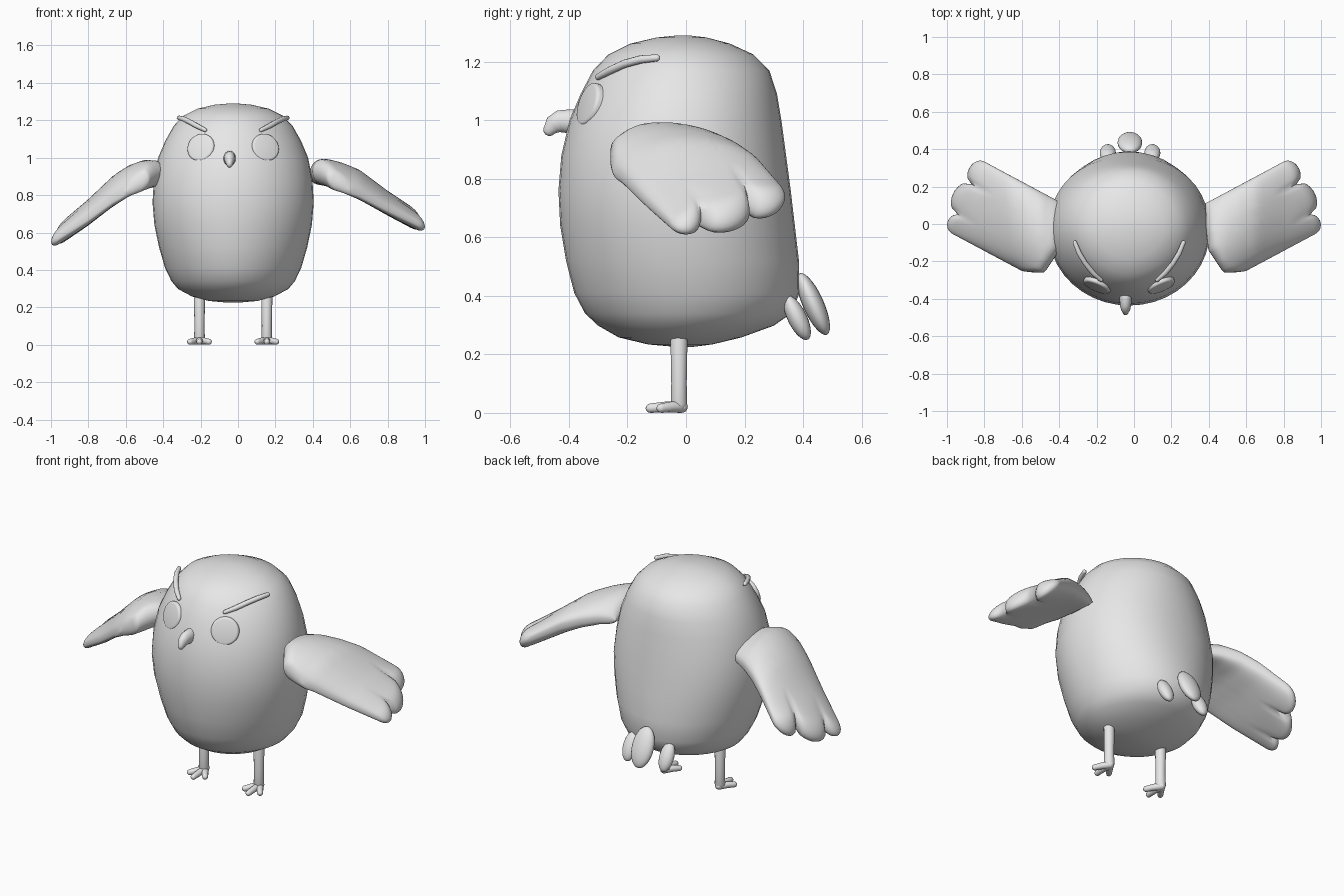
import bpy, bmesh, math
from mathutils import Vector, Matrix

if "Cube" in bpy.data.objects:
    bpy.data.objects.remove(bpy.data.objects["Cube"])

CX = -0.026  # body centre line

grey = bpy.data.materials.new("plain_grey")
grey.diffuse_color = (0.8, 0.8, 0.8, 1)
grey.use_nodes = True
grey.node_tree.nodes["Principled BSDF"].inputs["Base Color"].default_value = grey.diffuse_color


def finish(name, bm, angle=50):
    bmesh.ops.recalc_face_normals(bm, faces=bm.faces)
    me = bpy.data.meshes.new(name)
    bm.to_mesh(me)
    bm.free()
    me.materials.append(grey)
    ob = bpy.data.objects.new(name, me)
    bpy.context.collection.objects.link(ob)
    bpy.ops.object.select_all(action='DESELECT')
    ob.select_set(True)
    bpy.context.view_layer.objects.active = ob
    bpy.ops.object.shade_smooth_by_angle(angle=math.radians(angle))
    return ob


def loft(name, rings, angle=50):
    """Skin closed rings of equal length and cap both ends."""
    bm = bmesh.new()
    vs = [[bm.verts.new(p) for p in r] for r in rings]
    n = len(vs[0])
    for a, b in zip(vs, vs[1:]):
        for i in range(n):
            j = (i + 1) % n
            bm.faces.new((a[i], a[j], b[j], b[i]))
    bm.faces.new(vs[0])
    bm.faces.new(vs[-1])
    bmesh.ops.remove_doubles(bm, verts=bm.verts, dist=0.0003)
    return finish(name, bm, angle)


def tube(name, pts, radii, side=Vector((1, 0, 0)), n=12, squash=1.0):
    """Round tube along points, with domed ends; squash scales it along side."""
    pts = [Vector(p) for p in pts]
    t0, t1 = (pts[1] - pts[0]).normalized(), (pts[-1] - pts[-2]).normalized()
    r0, r1 = radii[0], radii[-1]
    dome = [(1.0, 0.05), (0.87, 0.5), (0.5, 0.87)]
    path = [(pts[0] - t0 * r0 * k, r0 * f) for k, f in dome]
    path += list(zip(pts, radii))
    path += [(pts[-1] + t1 * r1 * k, r1 * f) for k, f in reversed(dome)]
    rings = []
    for i, (p, r) in enumerate(path):
        t = (path[min(i + 1, len(path) - 1)][0] - path[max(i - 1, 0)][0]).normalized()
        u = (side - t * side.dot(t)).normalized()
        v = t.cross(u)
        rings.append([p + r * (u * squash * math.cos(a) + v * math.sin(a))
                      for a in (2 * math.pi * k / n for k in range(n))])
    return loft(name, rings, 70)


def interp(x, table):
    """Piecewise linear lookup."""
    if x <= table[0][0]:
        return table[0][1]
    for (a, fa), (b, fb) in zip(table, table[1:]):
        if x <= b:
            return fa + (fb - fa) * (x - a) / (b - a)
    return table[-1][1]


def spow(v, e):
    return math.copysign(abs(v) ** e, v)


# Body: height, front y, back y, half width
PROFILE = [
    (0.225, -0.03, 0.02, 0.03), (0.234, -0.13, 0.09, 0.13), (0.258, -0.23, 0.19, 0.22),
    (0.298, -0.30, 0.30, 0.295), (0.34, -0.345, 0.36, 0.33), (0.41, -0.382, 0.388, 0.364),
    (0.52, -0.41, 0.386, 0.396), (0.64, -0.43, 0.372, 0.421), (0.76, -0.436, 0.358, 0.431),
    (0.88, -0.426, 0.342, 0.424), (1.0, -0.398, 0.326, 0.401), (1.09, -0.36, 0.311, 0.363),
    (1.17, -0.318, 0.285, 0.318), (1.225, -0.265, 0.23, 0.265), (1.262, -0.19, 0.15, 0.19),
    (1.283, -0.10, 0.07, 0.10), (1.29, -0.03, 0.01, 0.02)]
rings = []
for z, yf, yb, hw in PROFILE:
    yc, ry, ring = (yf + yb) / 2, (yb - yf) / 2, []
    far = min(1, abs(z - 0.76) / 0.45)  # rounder towards crown and base
    for k in range(40):
        a = 2 * math.pi * k / 40
        e = 2 / (2.2 - 0.25 * far) if math.sin(a) > 0 else 2 / (2.0 - 0.1 * far)
        ring.append((CX + hw * spow(math.cos(a), e), yc + ry * spow(math.sin(a), e), z))
    rings.append(ring)
loft("body", rings, 60)

# Wings: root and scalloped tip distances across the chord
ROOT = [(-0.505, 0.41), (-0.487, 0.362), (-0.454, 0.30), (-0.31, 0.286), (-0.2, 0.33), (-0.085, 0.39)]
FEATHERS = [(-0.505, -0.393, 0.888), (-0.393, -0.222, 0.932), (-0.222, -0.083, 0.92)]
N0, N1 = -0.505, -0.083


def feather(n):
    """Tip distance and bulge (0 in a notch, 1 mid feather)."""
    for a, b, peak in FEATHERS:
        if n <= b + 1e-6:
            q = min(1, abs(2 * (n - a) / (b - a) - 1))
            bulge = math.sqrt(max(0, 1 - q * q))
            return peak - 0.055 * (1 - bulge), bulge
    return FEATHERS[-1][2] - 0.055, 0


def wing(name, sign, middle, half):
    rings, steps, m = [], 28, 72
    for i in range(steps + 1):
        s = 0.5 - 0.5 * math.cos(math.pi * i / steps)
        cap = min(1, math.sqrt(max(0, 1 - (1 - min(s / 0.09, 1)) ** 2)),
                  math.sqrt(max(0, 1 - (1 - min((1 - s) / 0.07, 1)) ** 2)))
        ring = []
        for k in range(m):
            a = 2 * math.pi * k / m
            c, h = math.cos(a), spow(math.sin(a), 0.7)
            n = (N0 + N1) / 2 + c * (N1 - N0) / 2
            tip, bulge = feather(n)
            d0 = interp(n, ROOT)
            d = d0 + (tip - d0) * s
            x, y = 0.88 * d - 0.47 * n, 0.47 * d + 0.88 * n
            inside = max(0, 1 - abs(c) ** 6)  # grooves only between feathers
            groove = 1 - 0.35 * inside * (1 - bulge) * max(0, (s - 0.78) / 0.22)
            droop = c * c * (0.05 if c < 0 else 0.04) * (1 - 0.85 * s)
            z = interp(x, middle) - droop + h * interp(x, half) * cap * groove
            ring.append((sign * x, y, z))
        rings.append(ring)
    return loft(name, rings, 70)


wing("right_wing", 1,
     [(0.38, 0.93), (0.47, 0.922), (0.56, 0.895), (0.65, 0.855), (0.8, 0.757), (1.0, 0.637)],
     [(0.38, 0.06), (0.5, 0.075), (0.65, 0.08), (0.8, 0.066), (0.95, 0.056)])
wing("left_wing", -1,
     [(0.40, 0.92), (0.5, 0.91), (0.58, 0.88), (0.67, 0.82), (0.8, 0.708), (1.0, 0.555)],
     [(0.38, 0.06), (0.5, 0.078), (0.65, 0.083), (0.8, 0.07), (0.95, 0.058)])

# Paired parts on the face and legs
for sign, side in ((-1, "left"), (1, "right")):
    # Eye: bevelled disc lying on the face
    bm = bmesh.new()
    bmesh.ops.create_cone(bm, cap_ends=True, segments=32, radius1=0.077, radius2=0.077, depth=0.036)
    rim = [e for e in bm.edges if all(v.co.z > 0 for v in e.verts)]
    bmesh.ops.bevel(bm, geom=rim, offset=0.012, segments=3, profile=0.5, affect='EDGES')
    nrm = Vector((sign * 0.38, -0.87, 0.29))
    bm.transform(Matrix.Translation((CX + sign * 0.17, -0.325, 1.052)) @
                 nrm.to_track_quat('Z', 'Y').to_matrix().to_4x4())
    finish(side + "_eye", bm)

    # Slanted brow
    tube(side + "_brow",
         [(CX + sign * x, y, z) for x, y, z in
          ((0.290, -0.10, 1.213), (0.268, -0.155, 1.208), (0.235, -0.21, 1.193),
           (0.195, -0.26, 1.170), (0.150, -0.30, 1.148))],
         [0.012, 0.014, 0.014, 0.014, 0.011], Vector((0, 0, 1)), 10)

    # Leg and three toes
    lx = CX + sign * 0.18
    tube(side + "_leg", [(lx, -0.024, 0.03), (lx, -0.024, 0.10), (lx, -0.024, 0.26)],
         [0.029, 0.027, 0.03], n=14)
    for dx, y, label in ((-0.05, -0.085, "inner"), (0, -0.122, "middle"), (0.05, -0.085, "outer")):
        tube(f"{side}_{label}_toe",
             [(lx, -0.015, 0.021), (lx + sign * dx * 0.55, -0.015 + (y + 0.015) * 0.55, 0.02),
              (lx + sign * dx, y, 0.016)],
             [0.021, 0.018, 0.016], Vector((0, 0, 1)))

# Hooked beak, blunt and narrow
tube("beak", [(-0.045, -0.33, 0.995), (-0.045, -0.40, 0.996), (-0.045, -0.432, 0.996),
              (-0.045, -0.454, 0.984), (-0.045, -0.466, 0.968)],
     [0.042, 0.041, 0.038, 0.032, 0.022], n=16, squash=0.8)

# Tail feathers: flattened ovals hanging off the lower back
for name, loc, size, tilt in (
        ("middle_tail_feather", (-0.022, 0.435, 0.372), (0.066, 0.036, 0.115), 24),
        ("left_tail_feather", (-0.14, 0.38, 0.325), (0.043, 0.033, 0.083), 26),
        ("right_tail_feather", (0.098, 0.38, 0.325), (0.043, 0.033, 0.083), 26)):
    bm = bmesh.new()
    bmesh.ops.create_uvsphere(bm, u_segments=20, v_segments=14, radius=1)
    bm.transform(Matrix.Translation(loc) @ Matrix.Rotation(math.radians(tilt), 4, 'X') @
                 Matrix.Diagonal((*size, 1)))
    finish(name, bm)
